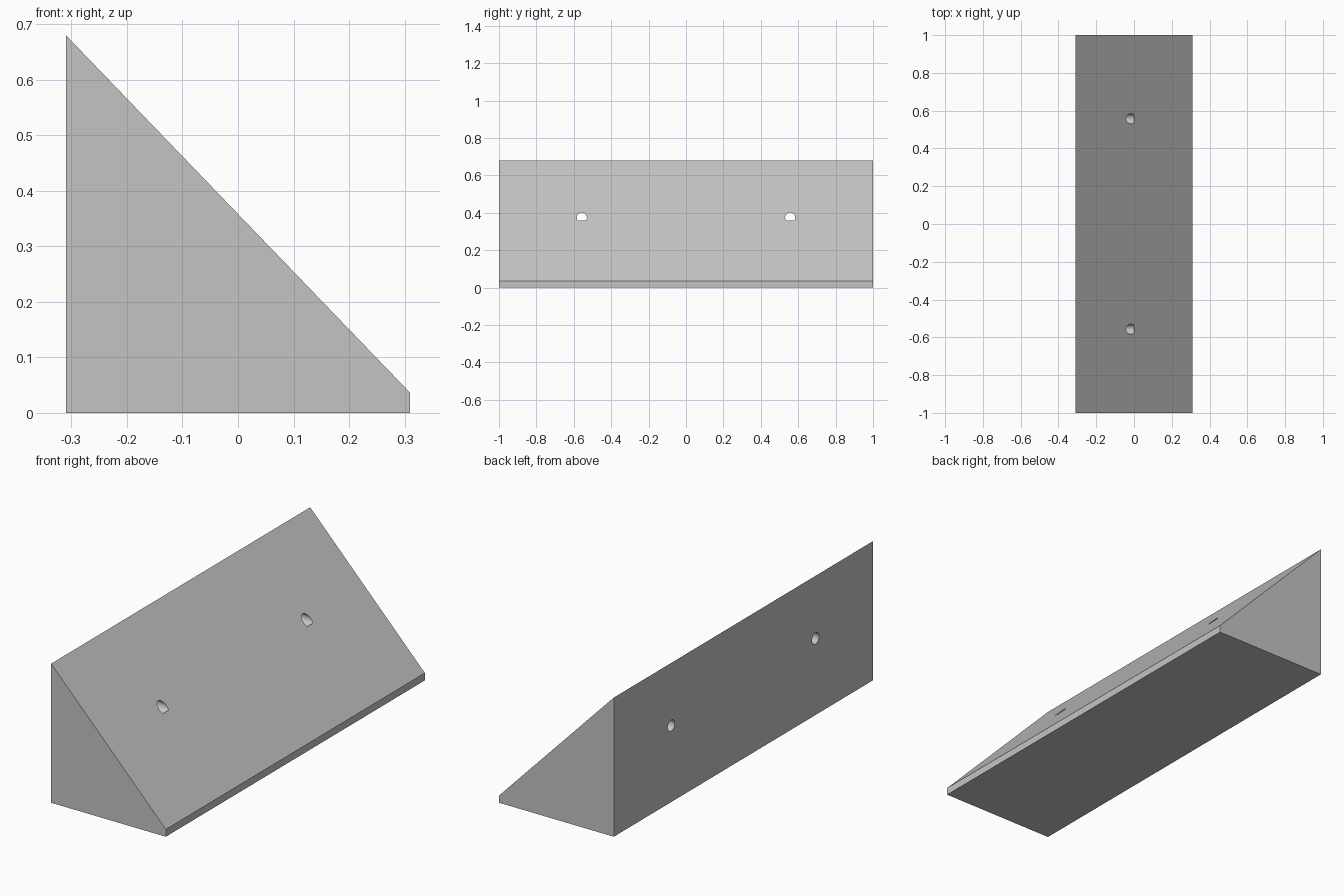
import bpy
import bmesh
import math
from mathutils import Matrix

cube = bpy.data.objects.get("Cube")
if cube:
    bpy.data.objects.remove(cube, do_unlink=True)

HALF_WIDTH, HALF_LENGTH = 0.31, 1.0
HEIGHT, LIP = 0.68, 0.036
HOLE_RADIUS, HOLE_Y, HOLE_Z = 0.027, 0.557, 0.374

# Single grey material
grey = bpy.data.materials.new("plain_grey")
grey.use_nodes = True
colour = (0.55, 0.55, 0.55, 1)
grey.diffuse_color = colour
grey.node_tree.nodes["Principled BSDF"].inputs["Base Color"].default_value = colour


def add_object(name, bm):
    bmesh.ops.recalc_face_normals(bm, faces=bm.faces)
    mesh = bpy.data.meshes.new(name)
    bm.to_mesh(mesh)
    bm.free()
    mesh.materials.append(grey)
    obj = bpy.data.objects.new(name, mesh)
    bpy.context.collection.objects.link(obj)
    return obj


# Wedge: side profile extruded along the length
profile = [(-HALF_WIDTH, 0), (HALF_WIDTH, 0), (HALF_WIDTH, LIP), (-HALF_WIDTH, HEIGHT)]
bm = bmesh.new()
end = bm.faces.new([bm.verts.new((x, -HALF_LENGTH, z)) for x, z in profile])
side = bmesh.ops.extrude_face_region(bm, geom=[end])["geom"]
bmesh.ops.translate(bm, verts=[v for v in side if isinstance(v, bmesh.types.BMVert)],
                    vec=(0, 2 * HALF_LENGTH, 0))
wedge = add_object("wedge_block", bm)

# Screw holes: bored from the upright face, stopping at the middle
bm = bmesh.new()
depth = HALF_WIDTH + 0.1
for y in (-HOLE_Y, HOLE_Y):
    place = Matrix.Translation((-depth / 2, y, HOLE_Z)) @ Matrix.Rotation(math.pi / 2, 4, "Y")
    bmesh.ops.create_cone(bm, cap_ends=True, segments=32, radius1=HOLE_RADIUS,
                          radius2=HOLE_RADIUS, depth=depth, matrix=place)
cutter = add_object("hole_cutter", bm)
cutter.hide_render = True

cut = wedge.modifiers.new("holes", "BOOLEAN")
cut.operation = "DIFFERENCE"
cut.solver = "EXACT"
cut.object = cutter
bpy.ops.object.select_all(action="DESELECT")
wedge.select_set(True)
bpy.context.view_layer.objects.active = wedge
bpy.ops.object.modifier_apply(modifier=cut.name)
bpy.data.objects.remove(cutter, do_unlink=True)

# Smooth bores, sharp edges
bpy.ops.object.shade_smooth_by_angle(angle=math.radians(30))
